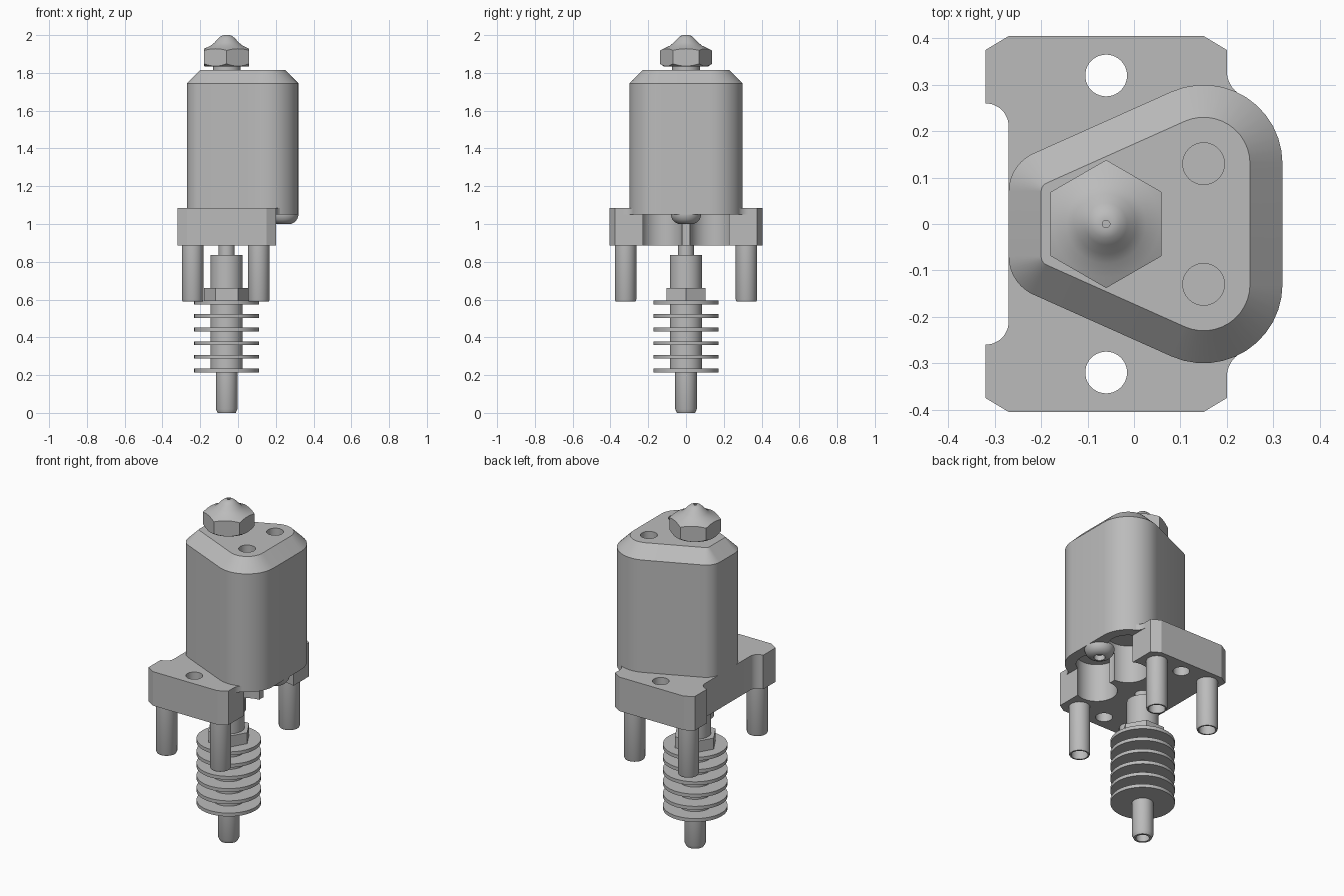
import bpy, bmesh
from math import sin, cos, pi, radians

old = bpy.data.objects.get("Cube")
if old:
    bpy.data.objects.remove(old)

grey = bpy.data.materials.new("plain grey")
grey.use_nodes = True
COLOUR = (0.5, 0.5, 0.5, 1)
grey.diffuse_color = COLOUR
grey.node_tree.nodes["Principled BSDF"].inputs["Base Color"].default_value = COLOUR

AXIS = -0.06  # x of the nozzle and tube centreline


def arc(cx, cy, r, a0, a1, n=12):
    angles = [radians(a0 + (a1 - a0) * i / n) for i in range(n + 1)]
    return [(cx + r * cos(a), cy + r * sin(a)) for a in angles]


def activate(ob):
    bpy.ops.object.select_all(action="DESELECT")
    ob.select_set(True)
    bpy.context.view_layer.objects.active = ob


def smooth(ob):
    activate(ob)
    bpy.ops.object.shade_smooth_by_angle(angle=radians(30))


def loft(name, rings, closed=False):
    """Skin a list of equal-length vertex rings; cap the ends unless closed."""
    bm = bmesh.new()
    loops = [[bm.verts.new(p) for p in ring] for ring in rings]
    n = len(loops[0])
    pairs = list(zip(loops, loops[1:]))
    if closed:
        pairs.append((loops[-1], loops[0]))
    else:
        bm.faces.new(loops[0][::-1])
        bm.faces.new(loops[-1])
    for a, b in pairs:
        for i in range(n):
            j = (i + 1) % n
            bm.faces.new((a[i], a[j], b[j], b[i]))
    bmesh.ops.recalc_face_normals(bm, faces=bm.faces)
    me = bpy.data.meshes.new(name)
    bm.to_mesh(me)
    bm.free()
    me.materials.append(grey)
    ob = bpy.data.objects.new(name, me)
    bpy.context.collection.objects.link(ob)
    smooth(ob)
    return ob


def prism(name, pts, z0, z1):
    return loft(name, [[(x, y, z) for x, y in pts] for z in (z0, z1)])


def lathe(name, profile, x=AXIS, y=0, n=40, turn=0, closed=False):
    rings = [[(x + r * cos(turn + 2 * pi * i / n), y + r * sin(turn + 2 * pi * i / n), z)
              for i in range(n)] for r, z in profile]
    return loft(name, rings, closed)


def rod(name, r, z0, z1, x=AXIS, y=0, n=40, turn=0):
    return lathe(name, [(r, z0), (r, z1)], x, y, n, turn)


def boolean(ob, cutters, operation="DIFFERENCE"):
    activate(ob)
    for c in cutters:
        mod = ob.modifiers.new("cut", "BOOLEAN")
        mod.operation, mod.object, mod.solver = operation, c, "EXACT"
        bpy.ops.object.modifier_apply(modifier=mod.name)
    smooth(ob)


def discard(cutters):
    for c in cutters:
        bpy.data.objects.remove(c)


# Main housing: rounded wedge with a chamfered top
def outline(inset):
    big, small = 0.17 - inset, 0.09 - inset
    return (arc(0.15, -0.13, big, -114, 0) + arc(0.15, 0.13, big, 0, 114)
            + arc(-0.18, 0.07, small, 114, 180) + arc(-0.18, -0.07, small, 180, 246))


levels = [(0, 1.05), (0, 1.745), (0.07, 1.815)]
housing = loft("housing", [[(x, y, z) for x, y in outline(i)] for i, z in levels])

# Mounting plate: one half outline, mirrored in y
half = ([(0.2, 0.375), (0.15, 0.405), (-0.27, 0.405), (-0.32, 0.375)]
        + arc(-0.32, 0.21, 0.05, 90, 0))
plate = prism("mounting_plate", half + [(x, -y) for x, y in reversed(half)], 0.885, 1.085)

# Screw recesses, top sockets and plate holes
recesses = [rod("recess_cutter", 0.11, 0.8, 1.11, 0.15, s * 0.13) for s in (-1, 1)]
sockets = [rod("socket_cutter", 0.045, 1.7, 1.9, 0.15, s * 0.13) for s in (-1, 1)]
holes = [rod("hole_cutter", 0.045, 0.8, 1.2, AXIS, s * 0.32) for s in (-1, 1)]
clearance = [rod("clearance_cutter", 0.09, 0.8, 1.05, 0.24, 0)]
boolean(housing, recesses + sockets)
boolean(plate, recesses + holes + clearance)
discard(recesses + sockets + holes + clearance)

# Fillets blending the plate into the housing
for s, side in ((1, "left"), (-1, "right")):
    pts = arc(0.26, 0.33, 0.06, 180, 241, 8) + [(0.2, 0.26)]
    prism("fillet_" + side, [(x, s * y) for x, y in pts], 1.05, 1.085)

# Hollow legs
for x in (-0.24, 0.11):
    for y in (-0.32, 0.32):
        lathe("leg", [(0.057, 0.885), (0.057, 0.6), (0.053, 0.59),
                      (0.045, 0.59), (0.045, 0.885)], x, y, 32, closed=True)

# Button-head screw under the housing
lathe("button_screw", [(0.08, 1.055), (0.08, 1.045), (0.073, 1.025), (0.06, 1.01),
                       (0.04, 1.0), (0.03, 1.0), (0.03, 1.03)], 0.24)

# Tube assembly: neck, heat sink core, nut, fins, hollow tip
rod("neck", 0.042, 0.83, 1.05)
rod("core", 0.085, 0.215, 0.835)
rod("nut", 0.12, 0.59, 0.66, n=6)
for i in range(6):
    z = 0.215 + i * 0.072
    rod("fin", 0.172, z, z + 0.02, n=48)
lathe("tip_tube", [(0.057, 0.22), (0.057, 0.02), (0.048, 0), (0.036, 0), (0.036, 0.2)])

# Nozzle: turned profile trimmed to a hexagon
rod("nozzle_shank", 0.073, 1.81, 1.84)
nozzle = lathe("nozzle", [(0.118, 1.835), (0.14, 1.85), (0.14, 1.918), (0.115, 1.93),
                          (0.085, 1.944), (0.065, 1.96), (0.045, 1.982), (0.03, 1.995),
                          (0.016, 2.0), (0.008, 2.0), (0.008, 1.96)], n=60)
hexagon = [rod("hex_cutter", 0.138, 1.8, 2.1, n=6, turn=pi / 2)]
boolean(nozzle, hexagon, "INTERSECT")
discard(hexagon)
